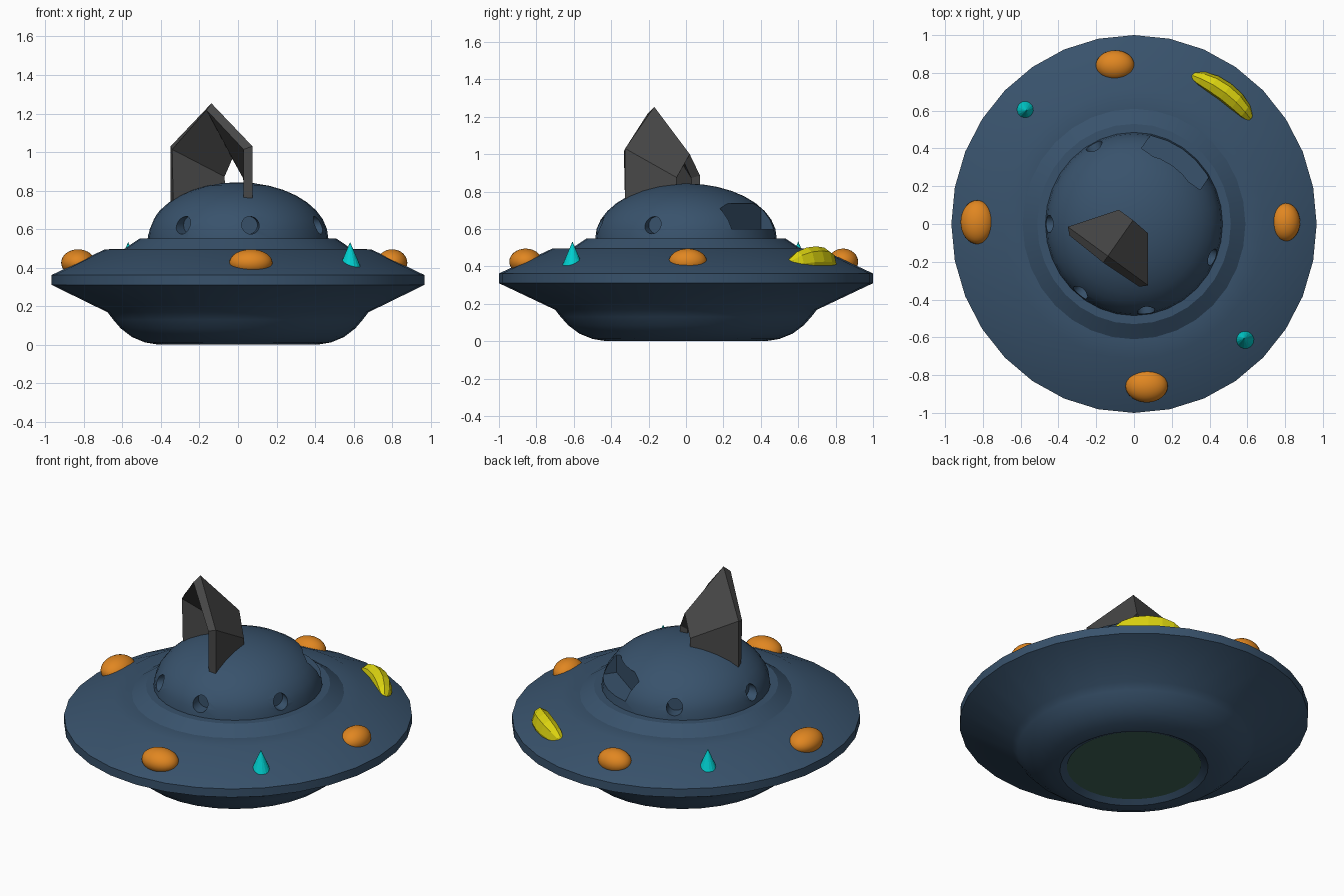
import bpy, bmesh, math
from mathutils import Matrix, Vector

if "Cube" in bpy.data.objects:
    bpy.data.objects.remove(bpy.data.objects["Cube"])

SX = 0.967  # hull is slightly narrower in x


def material(name, rgb):
    m = bpy.data.materials.new(name)
    m.diffuse_color = (*rgb, 1)
    m.use_nodes = True
    m.node_tree.nodes["Principled BSDF"].inputs["Base Color"].default_value = m.diffuse_color
    return m


NAVY = material("navy", (0.04, 0.085, 0.15))
ORANGE = material("orange", (0.75, 0.24, 0.015))
CYAN = material("cyan", (0.0, 0.62, 0.62))
YELLOW = material("yellow", (0.72, 0.66, 0.005))
CHARCOAL = material("charcoal", (0.065, 0.065, 0.065))
GREEN = material("green", (0.05, 0.13, 0.10))


def finish(bm, name, mat=None, smooth=None, fix=True):
    if fix:
        bmesh.ops.recalc_face_normals(bm, faces=bm.faces)
    me = bpy.data.meshes.new(name)
    bm.to_mesh(me)
    bm.free()
    ob = bpy.data.objects.new(name, me)
    bpy.context.collection.objects.link(ob)
    if mat:
        me.materials.append(mat)
    bpy.ops.object.select_all(action='DESELECT')
    ob.select_set(True)
    bpy.context.view_layer.objects.active = ob
    if smooth:
        bpy.ops.object.shade_smooth_by_angle(angle=math.radians(smooth))
    return ob


def lathe(bm, profile, n):
    """Revolve (radius, z) points about z; ends at zero radius become poles."""
    rings = []
    for r, z in profile:
        if r < 1e-6:
            rings.append([bm.verts.new((0, 0, z))] * n)
        else:
            rings.append([bm.verts.new((r * math.cos(2 * math.pi * i / n),
                                        r * math.sin(2 * math.pi * i / n), z)) for i in range(n)])
    for a, b in zip(rings, rings[1:]):
        for i in range(n):
            j = (i + 1) % n
            bm.faces.new(list(dict.fromkeys((a[i], a[j], b[j], b[i]))))


# Saucer hull with recessed belly and dome, one lathed solid
dome = [(0.485 * math.cos(t), 0.55 + 0.293 * math.sin(t))
        for t in [math.pi / 2 * k / 9 for k in range(9)]] + [(0, 0.843)]
hull_profile = [(0, 0.025), (0.385, 0.025), (0.425, 0.0), (0.50, 0.012), (0.57, 0.04),
                (0.63, 0.085), (0.67, 0.13), (0.70, 0.168), (1.0, 0.31), (1.0, 0.362),
                (0.715, 0.495), (0.61, 0.497), (0.53, 0.55)] + dome
bm = bmesh.new()
lathe(bm, hull_profile, 32)
bmesh.ops.scale(bm, vec=(SX, 1, 1), verts=bm.verts)
hull = finish(bm, "saucer_hull", NAVY)

# Cutters: round portholes and one wide window in the dome
bm = bmesh.new()
for deg in (117, 180, 232, 278, 337):
    m = (Matrix.Rotation(math.radians(deg), 4, 'Z') @ Matrix.Translation((0.47, 0, 0.62))
         @ Matrix.Rotation(math.pi / 2, 4, 'Y'))
    bmesh.ops.create_cone(bm, cap_ends=True, segments=20, radius1=0.046, radius2=0.046,
                          depth=0.14, matrix=m)
m = (Matrix.Rotation(math.radians(54.6), 4, 'Z') @ Matrix.Translation((0.45, 0.01, 0.668))
     @ Matrix.Diagonal((0.20, 0.38, 0.136, 1)))
bmesh.ops.create_cube(bm, size=1, matrix=m)
cutter = finish(bm, "window_cutter")
cutter.hide_render = True

bpy.ops.object.select_all(action='DESELECT')
hull.select_set(True)
bpy.context.view_layer.objects.active = hull
cut = hull.modifiers.new("windows", 'BOOLEAN')
cut.object = cutter
cut.solver = 'EXACT'
bpy.ops.object.modifier_apply(modifier=cut.name)
bpy.data.objects.remove(cutter)
bpy.ops.object.shade_smooth_by_angle(angle=math.radians(27))

# Belly hatch
bm = bmesh.new()
bmesh.ops.create_circle(bm, cap_ends=True, segments=32, radius=0.385)
bmesh.ops.scale(bm, vec=(SX, 1, 1), verts=bm.verts)
bmesh.ops.translate(bm, vec=(0, 0, 0.02), verts=bm.verts)
bmesh.ops.reverse_faces(bm, faces=bm.faces)
finish(bm, "belly_hatch", GREEN, fix=False)

# Orange lamps around the rim
lamps = {"back": (-0.10, 0.84, 0.102, 0.08), "left": (-0.83, 0.01, 0.088, 0.116),
         "right": (0.80, 0.01, 0.079, 0.102), "front": (0.067, -0.857, 0.112, 0.088)}
for side, (x, y, rx, ry) in lamps.items():
    bm = bmesh.new()
    bmesh.ops.create_uvsphere(bm, u_segments=32, v_segments=16, radius=1,
                              matrix=Matrix.Translation((x, y, 0.425)) @ Matrix.Diagonal((rx, ry, 0.07, 1)))
    finish(bm, side + "_lamp", ORANGE, 30)

# Cyan cone spikes
for side, x, y in (("back_left", -0.57, 0.60), ("front_right", 0.582, -0.607)):
    bm = bmesh.new()
    bmesh.ops.create_cone(bm, cap_ends=True, segments=16, radius1=0.06, radius2=0,
                          depth=0.14, matrix=Matrix.Translation((x, y, 0.463)))
    finish(bm, side + "_spike", CYAN)

# Yellow curved bar: faceted lozenge, bowed outward along the rim
bm = bmesh.new()
bar = []
for k in range(9):
    s = -math.cos(math.pi * k / 8)
    bar.append((max(0, 1 - abs(s) ** 2.6) ** 0.5, s))
lathe(bm, bar, 8)
along, out = Vector((0.80, -0.60, 0)), Vector((0.60, 0.80, 0))
for v in bm.verts:
    a, b, s = v.co
    v.co = (Vector((0.472, 0.683, 0.425)) + along * 0.205 * s
            + out * (0.057 * a + 0.016 - 0.035 * s * s) + Vector((0, 0, 0.082 * b - 0.02 * s * s)))
finish(bm, "rim_bar", YELLOW)

# Gabled hood on the dome: open at both ends, tapering to the back
front = [(-0.35, -0.015, 0.68), (-0.35, -0.015, 1.03), (-0.138, -0.17, 1.253),
         (0.075, -0.325, 1.03), (0.075, -0.325, 0.70)]
back = [(-0.08, 0.075, 0.78), (-0.08, 0.075, 0.885), (-0.005, 0.02, 1.0),
        (0.075, -0.05, 0.875), (0.075, -0.05, 0.78)]
bm = bmesh.new()
f, b = ([bm.verts.new(p) for p in row] for row in (front, back))
for i in range(4):
    bm.faces.new((f[i], f[i + 1], b[i + 1], b[i]))
hood = finish(bm, "gabled_hood", CHARCOAL, fix=False)
wall = hood.modifiers.new("wall", 'SOLIDIFY')
wall.thickness = 0.047
wall.offset = -1
wall.use_even_offset = True
